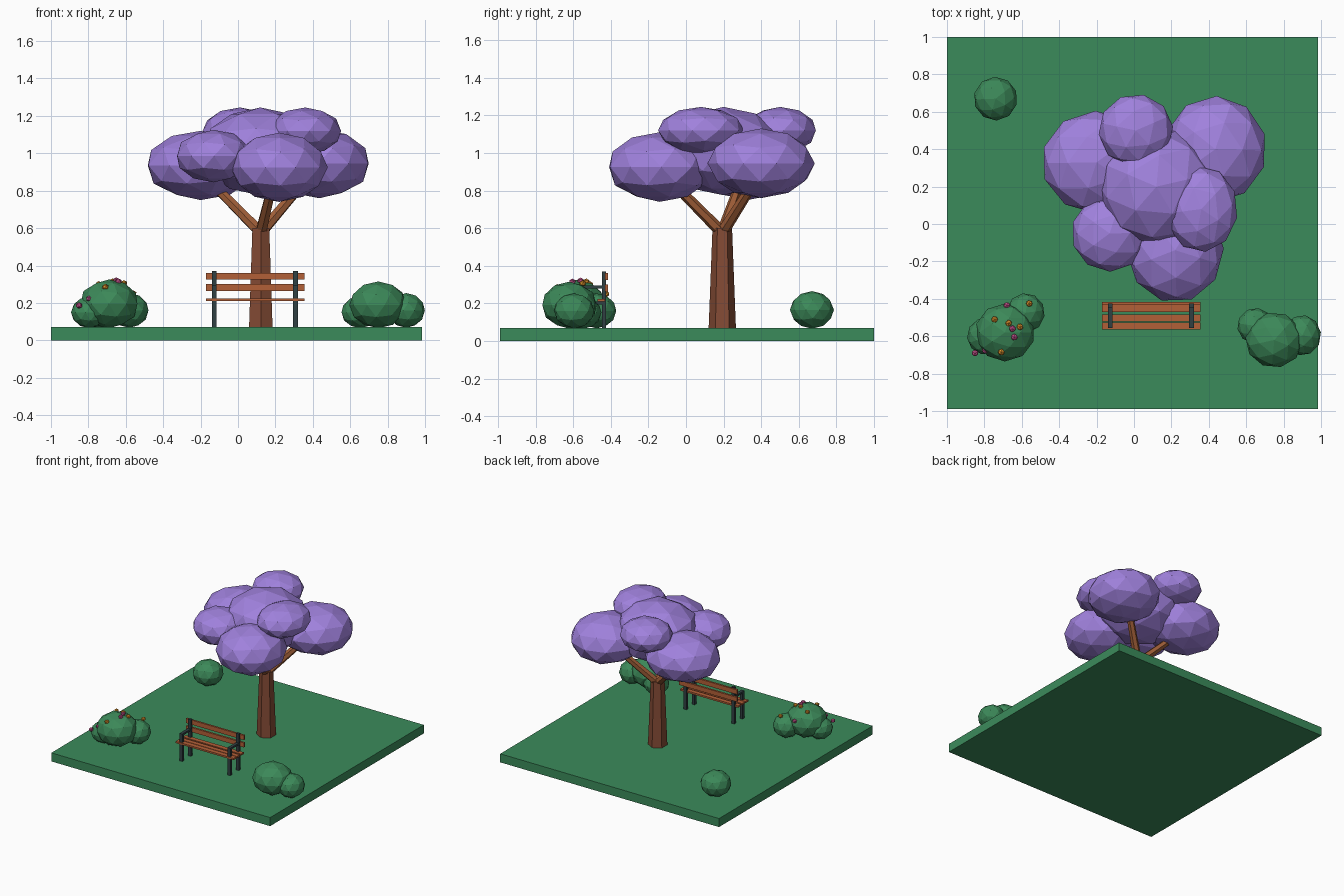
import bpy, random
from mathutils import Vector, Matrix

random.seed(4)
if "Cube" in bpy.data.objects:
    bpy.data.objects.remove(bpy.data.objects["Cube"], do_unlink=True)


def material(name, r, g, b):
    m = bpy.data.materials.new(name)
    m.use_nodes = True
    m.diffuse_color = (r, g, b, 1)
    m.node_tree.nodes["Principled BSDF"].inputs["Base Color"].default_value = (r, g, b, 1)
    return m


GRASS = material("grass green", .044, .26, .105)
LEAF = material("bush green", .045, .25, .10)
PURPLE = material("blossom purple", .35, .22, .72)
BARK = material("trunk brown", .23, .07, .035)
BRANCH = material("branch brown", .36, .115, .04)
WOOD = material("bench wood", .45, .115, .038)
METAL = material("dark metal", .03, .05, .055)
PINK = material("flower pink", .6, .09, .28)
YELLOW = material("flower yellow", .7, .28, .025)


def finish(name, mat):
    ob = bpy.context.object
    ob.name = name
    ob.data.materials.append(mat)
    return ob


def box(name, mat, lo, hi):
    """Box between two opposite corners."""
    lo, hi = Vector(lo), Vector(hi)
    bpy.ops.mesh.primitive_cube_add(size=1)
    ob = finish(name, mat)
    ob.data.transform(Matrix.Translation((lo + hi) / 2) @ Matrix.Diagonal((*(hi - lo), 1)))
    return ob


def blob(name, mat, centre, size, detail=2):
    """Faceted ellipsoid, turned at random about the vertical."""
    bpy.ops.mesh.primitive_ico_sphere_add(subdivisions=detail, radius=1, location=centre)
    ob = finish(name, mat)
    spin = Matrix.Rotation(random.uniform(0, 6.28), 4, "Z")
    ob.data.transform(Matrix.Diagonal((*size, 1)) @ spin)
    return ob


def limb(name, mat, start, end, r1, r2):
    """Six-sided tapered limb between two points."""
    start, end = Vector(start), Vector(end)
    axis = end - start
    bpy.ops.mesh.primitive_cone_add(vertices=6, radius1=r1, radius2=r2, depth=axis.length,
                                    location=(start + end) / 2)
    ob = finish(name, mat)
    ob.rotation_mode = "QUATERNION"
    ob.rotation_quaternion = Vector((0, 0, 1)).rotation_difference(axis)


# Ground slab
box("ground", GRASS, (-1, -.99, 0), (.985, 1, .07))

# Tree: trunk, three branches, clustered canopy
limb("trunk", BARK, (.122, .193, .07), (.122, .193, .6), .0725, .052)
for side, tip in (("left", (.4, .4, .9)), ("right", (-.2, .31, .9)), ("front", (.2, -.13, .9))):
    limb("branch_" + side, BRANCH, (.122, .193, .575), tip, .032, .024)

canopy = {
    "middle": ((.12, .2, 1.01), (.32, .32, .235)),
    "back_right": ((-.2, .33, .935), (.295, .275, .185)),
    "back_left": ((.435, .4, .945), (.275, .285, .185)),
    "front": ((.22, -.14, .925), (.26, .28, .185)),
    "top_back": ((.01, .5, 1.12), (.2, .195, .125)),
    "front_right": ((-.13, -.05, .985), (.205, .205, .14)),
    "top_left": ((.36, .08, 1.12), (.195, .23, .125)),
}
for part, (centre, size) in canopy.items():
    blob("canopy_" + part, PURPLE, centre, size)

# Bushes
bushes = {
    "flower_bush_main": ((-.69, -.58, .195), (.16, .155, .13)),
    "flower_bush_right": ((-.795, -.6, .15), (.098, .098, .085)),
    "flower_bush_back": ((-.58, -.475, .16), (.103, .105, .093)),
    "left_bush_main": ((.75, -.62, .19), (.155, .148, .125)),
    "left_bush_inner": ((.65, -.545, .15), (.098, .096, .085)),
    "left_bush_outer": ((.9, -.595, .16), (.1, .108, .093)),
    "back_bush": ((-.74, .67, .165), (.117, .117, .1)),
}
for name, (centre, size) in bushes.items():
    blob(name, LEAF, centre, size)

# Flowers
for name, mat, spots in (
        ("yellow_flower", YELLOW, ((-.745, -.51, .3), (-.67, -.53, .315), (-.61, -.55, .305),
                                   (-.71, -.685, .285), (-.56, -.425, .25))),
        ("pink_flower", PINK, ((-.68, -.435, .235), (-.65, -.56, .32), (-.64, -.605, .315),
                               (-.795, -.675, .222), (-.85, -.69, .187)))):
    for spot in spots:
        blob(name, mat, spot, (.019, .019, .017), 1)

# Bench frames: back post, front leg, armrest and seat rail at each end
for side, x in (("right", -.1275), ("left", .3075)):
    parts = {
        "back_post": ((-.447, .07), (-.426, .37)),
        "front_leg": ((-.557, .07), (-.533, .285)),
        "armrest": ((-.557, .28), (-.43, .295)),
        "seat_rail": ((-.55, .195), (-.43, .21)),
    }
    for part, ((y1, z1), (y2, z2)) in parts.items():
        box(f"bench_{part}_{side}", METAL, (x - .0125, y1, z1), (x + .0125, y2, z2))

# Bench slats
for y in (-.565, -.522, -.47):
    box("bench_seat_slat", WOOD, (-.17, y, .21), (.355, y + .038, .224))
for z in (.263, .324):
    box("bench_back_slat", WOOD, (-.17, -.432, z), (.355, -.416, z + .037))
